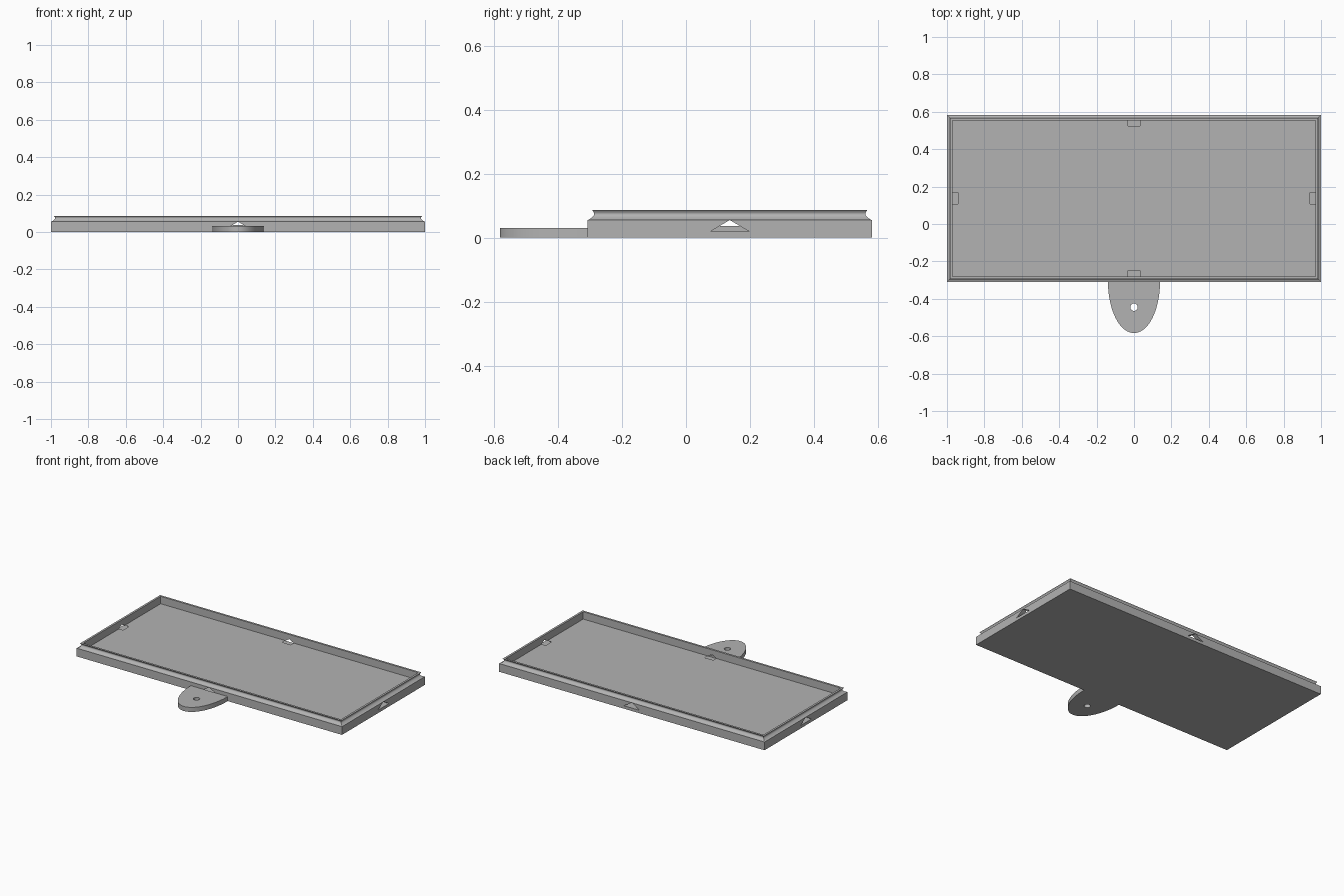
import bpy, bmesh, math
from mathutils import Matrix, Vector

cube = bpy.data.objects.get("Cube")
if cube:
    bpy.data.objects.remove(cube, do_unlink=True)

HALF_X, HALF_Y, MID_Y = 1.0, 0.446, 0.137
FRONT_Y = MID_Y - HALF_Y
FLOOR_Z, LEDGE_Z, RIM_Z = 0.037, 0.056, 0.087

grey = bpy.data.materials.new("plain_grey")
grey.use_nodes = True
colour = (0.45, 0.45, 0.45, 1)
grey.diffuse_color = colour
grey.node_tree.nodes["Principled BSDF"].inputs["Base Color"].default_value = colour


def make_object(name, bm):
    bmesh.ops.recalc_face_normals(bm, faces=bm.faces)
    mesh = bpy.data.meshes.new(name)
    bm.to_mesh(mesh)
    bm.free()
    mesh.materials.append(grey)
    obj = bpy.data.objects.new(name, mesh)
    bpy.context.collection.objects.link(obj)
    return obj


def add_prism(bm, points, offset):
    """Closed prism from an outline, extruded by offset."""
    face = bm.faces.new([bm.verts.new(p) for p in points])
    top = bmesh.ops.extrude_face_region(bm, geom=[face], use_keep_orig=True)["geom"]
    moved = [g for g in top if isinstance(g, bmesh.types.BMVert)]
    bmesh.ops.translate(bm, verts=moved, vec=offset)


def cut(obj, cutter):
    cutter.hide_render = True
    mod = obj.modifiers.new("cut", 'BOOLEAN')
    mod.operation = 'DIFFERENCE'
    mod.solver = 'EXACT'
    mod.object = cutter
    bpy.ops.object.select_all(action='DESELECT')
    bpy.context.view_layer.objects.active = obj
    obj.select_set(True)
    bpy.ops.object.modifier_apply(modifier=mod.name)
    bpy.data.objects.remove(cutter, do_unlink=True)
    bpy.ops.object.shade_smooth_by_angle(angle=math.radians(35))


# Tray: wall profile (inset, height) with a concave groove, swept round the rectangle
groove_start, groove_deep, groove_end = 0.004, 0.021, 0.015
profile = [(0, 0), (0, LEDGE_Z)]
STEPS = 10
for i in range(STEPS + 1):
    t = i / STEPS
    base = groove_start + (groove_end - groove_start) * t
    bulge = (groove_deep - (groove_start + groove_end) / 2) * math.sin(math.pi * t)
    profile.append((base + bulge, LEDGE_Z + (RIM_Z - LEDGE_Z) * t))
profile += [(0.029, RIM_Z), (0.029, FLOOR_Z)]

bm = bmesh.new()
corners = [(-1, -1), (1, -1), (1, 1), (-1, 1)]
loops = [[bm.verts.new((sx * (HALF_X - d), MID_Y + sy * (HALF_Y - d), z))
          for sx, sy in corners] for d, z in profile]
for a, b in zip(loops, loops[1:]):
    for i in range(4):
        j = (i + 1) % 4
        bm.faces.new((a[i], a[j], b[j], b[i]))
bm.faces.new(loops[0])
bm.faces.new(loops[-1])
tray = make_object("tray", bm)

# Triangular notches through the middle of each wall, sunk a little into the floor
bm = bmesh.new()
for k in range(4):
    turn = Matrix.Rotation(k * math.pi / 2, 3, 'Z')
    reach = HALF_X if k % 2 == 0 else HALF_Y
    triangle = [(reach + 0.02, -0.06, 0.02), (reach + 0.02, 0.06, 0.02),
                (reach + 0.02, 0, 0.0555)]
    middle = Vector((0, MID_Y, 0))
    add_prism(bm, [turn @ Vector(p) + middle for p in triangle],
              turn @ Vector((-0.08, 0, 0)))
cut(tray, make_object("notch_cutter", bm))

# Hanging tab: half ellipse on the front wall
bm = bmesh.new()
ARC = 48
outline = [(0.139 * math.cos(math.pi * i / ARC),
            FRONT_Y - 0.274 * math.sin(math.pi * i / ARC), 0) for i in range(ARC + 1)]
add_prism(bm, outline, (0, 0, 0.031))
tab = make_object("hanging_tab", bm)

# Round hole in the tab
bm = bmesh.new()
bmesh.ops.create_cone(bm, cap_ends=True, segments=32, radius1=0.02, radius2=0.02,
                      depth=0.2, matrix=Matrix.Translation((0, -0.445, 0)))
cut(tab, make_object("hole_cutter", bm))
